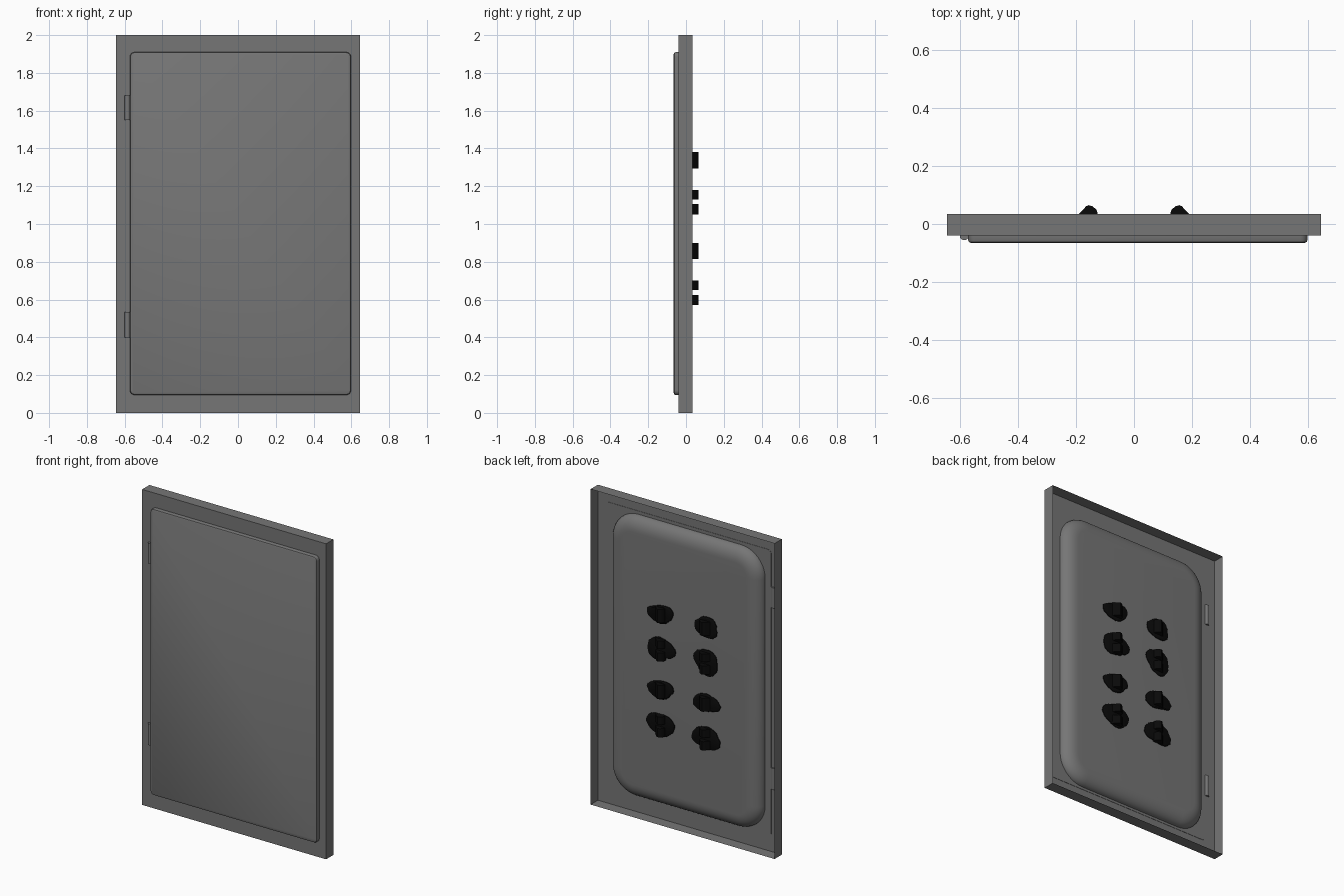
import bpy, bmesh, math, random

random.seed(4)
cube = bpy.data.objects.get("Cube")
if cube:
    bpy.data.objects.remove(cube, do_unlink=True)


def material(name, value):
    m = bpy.data.materials.new(name)
    m.use_nodes = True
    color = (value, value, value, 1)
    m.diffuse_color = color
    bsdf = next(n for n in m.node_tree.nodes if n.type == 'BSDF_PRINCIPLED')
    bsdf.inputs["Base Color"].default_value = color
    return m


GREY = material("steel grey", 0.18)
BLACK = material("matte black", 0.003)


def finish(bm, name, mat, angle=30):
    bmesh.ops.recalc_face_normals(bm, faces=bm.faces[:])
    mesh = bpy.data.meshes.new(name)
    bm.to_mesh(mesh)
    bm.free()
    mesh.materials.append(mat)
    ob = bpy.data.objects.new(name, mesh)
    bpy.context.collection.objects.link(ob)
    bpy.ops.object.select_all(action='DESELECT')
    ob.select_set(True)
    bpy.context.view_layer.objects.active = ob
    bpy.ops.object.shade_smooth_by_angle(angle=math.radians(angle))
    return ob


def loft(name, rings, mat, angle=30):
    """Skin equal-length closed rings and cap both ends."""
    bm = bmesh.new()
    loops = [[bm.verts.new(p) for p in ring] for ring in rings]
    n = len(loops[0])
    for a, b in zip(loops, loops[1:]):
        for i in range(n):
            j = (i + 1) % n
            bm.faces.new((a[i], a[j], b[j], b[i]))
    bm.faces.new(loops[0])
    bm.faces.new(loops[-1])
    return finish(bm, name, mat, angle)


def rounded_rect(x0, x1, z0, z1, r, inset, y, steps=10):
    """Ring of points in the plane at depth y, shrunk by inset."""
    ring = []
    corners = [(x1 - r, z1 - r), (x0 + r, z1 - r), (x0 + r, z0 + r), (x1 - r, z0 + r)]
    for k, (cx, cz) in enumerate(corners):
        for s in range(steps + 1):
            a = math.pi / 2 * (k + s / steps)
            ring.append((cx + (r - inset) * math.cos(a), y, cz + (r - inset) * math.sin(a)))
    return ring


# Frame: thin folded sheet, open at the back
bm = bmesh.new()
bmesh.ops.create_cube(bm, size=1)
for v in bm.verts:
    v.co = (v.co.x * 1.29, v.co.y * 0.073 - 0.0025, v.co.z * 2 + 1)
back = [f for f in bm.faces if f.calc_center_median().y > 0.03]
bmesh.ops.delete(bm, geom=back, context='FACES_ONLY')
finish(bm, "frame_sheet", GREY)

# Door: slab with rounded corners and a small edge bevel
door = (-0.572, 0.598, 0.095, 1.91, 0.025)
loft("door_panel", [rounded_rect(*door, i, y, 5) for i, y in
                    ((0, -0.037), (0, -0.055), (0.003, -0.062), (0.01, -0.065))], GREY)

# Inner liner: pillow with a rounded rim facing the back
liner = (-0.53, 0.53, 0.11, 1.89, 0.17)
rings = [rounded_rect(*liner, 0, -0.042)]
for s in range(9):
    t = math.pi / 2 * s / 8
    rings.append(rounded_rect(*liner, 0.09 * (1 - math.cos(t)), -0.039 + 0.063 * math.sin(t)))
loft("inner_liner", rings, GREY, 40)

# Hinges: upright barrels on one edge
for name, z0, z1 in (("upper_hinge", 1.55, 1.68), ("lower_hinge", 0.4, 0.535)):
    loft(name, [[(-0.585 + 0.015 * math.cos(math.tau * i / 16),
                  -0.042 + 0.014 * math.sin(math.tau * i / 16), z) for i in range(16)]
                for z in (z0, z1)], GREY)


# Adhesive pads: irregular flat lumps
def pad(name, cx, cz, rx, rz):
    n = 28
    p1, p2 = random.uniform(0, 6), random.uniform(0, 6)
    radii = [1 + 0.1 * math.sin(2 * math.tau * i / n + p1) + 0.07 * math.sin(3 * math.tau * i / n + p2)
             + random.uniform(-0.04, 0.04) for i in range(n)]
    loft(name, [[(cx + rx * k * r * math.cos(math.tau * i / n), y,
                  cz + rz * k * r * math.sin(math.tau * i / n)) for i, r in enumerate(radii)]
                for k, y in ((1, 0.018), (0.97, 0.028), (0.85, 0.033))], BLACK)


# Clips: wedge profile, ramp on the outer side
PROFILE = [(0.20, 0.02), (0.19, 0.034), (0.165, 0.061), (0.156, 0.065),
           (0.143, 0.061), (0.13, 0.05), (0.125, 0.038), (0.125, 0.02)]


def clip(name, side, z0, z1):
    loft(name, [[(side * x, y, z) for x, y in PROFILE] for z in (z0, z1)], BLACK)


for side, label in ((1, "left"), (-1, "right")):
    for base, level in ((0.57, "lower"), (1.05, "upper")):
        tag = f"{label}_{level}"
        pad(f"{tag}_double_pad", side * 0.16, base + 0.065, 0.092, 0.078)
        clip(f"{tag}_clip_a", side, base, base + 0.055)
        clip(f"{tag}_clip_b", side, base + 0.08, base + 0.13)
        pad(f"{tag}_single_pad", side * 0.16, base + 0.285, 0.09, 0.062)
        clip(f"{tag}_wide_clip", side, base + 0.245, base + 0.33)
